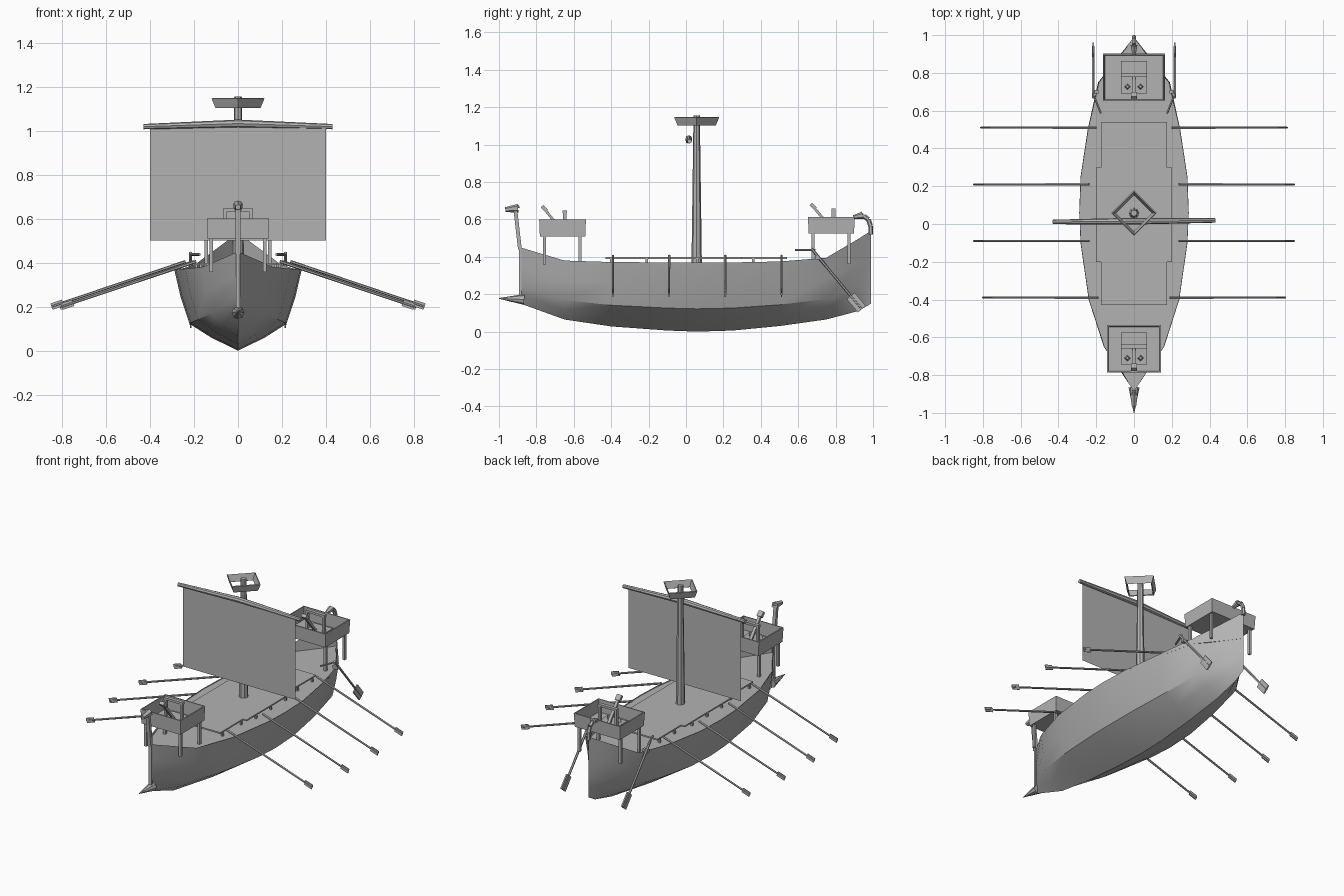
import bpy, bmesh, math
from mathutils import Vector, Matrix

if "Cube" in bpy.data.objects:
    bpy.data.objects.remove(bpy.data.objects["Cube"])

grey = bpy.data.materials.new("plain_grey")
grey.diffuse_color = (0.45, 0.45, 0.45, 1)
grey.use_nodes = True
grey.node_tree.nodes["Principled BSDF"].inputs["Base Color"].default_value = grey.diffuse_color


def finish(name, bm, smooth=False, recalc=True):
    if recalc:
        bmesh.ops.recalc_face_normals(bm, faces=bm.faces[:])
    me = bpy.data.meshes.new(name)
    bm.to_mesh(me)
    bm.free()
    me.materials.append(grey)
    if smooth:
        me.polygons.foreach_set("use_smooth", [True] * len(me.polygons))
        me.set_sharp_from_angle(angle=math.radians(35))
    ob = bpy.data.objects.new(name, me)
    bpy.context.collection.objects.link(ob)
    return ob


def box(name, c, size):
    bm = bmesh.new()
    bmesh.ops.create_cube(bm, size=1, matrix=Matrix.Translation(c) @ Matrix.Diagonal((*size, 1)))
    return finish(name, bm)


def rod(name, p, q, r1, r2=None, n=8, smooth=False):
    p, q = Vector(p), Vector(q)
    d = q - p
    bm = bmesh.new()
    m = Matrix.Translation((p + q) / 2) @ d.to_track_quat('Z', 'Y').to_matrix().to_4x4()
    bmesh.ops.create_cone(bm, cap_ends=True, segments=n, radius1=r1,
                          radius2=r1 if r2 is None else r2, depth=d.length, matrix=m)
    return finish(name, bm, smooth)


def beam(name, p, q, thin, t, w):
    """Rectangular bar from p to q, t thick along the axis thin, w wide."""
    p, q, a = Vector(p), Vector(q), Vector(thin)
    d = (q - p).normalized()
    a = (a - d * a.dot(d)).normalized()
    rot = Matrix((a, d.cross(a), d)).transposed().to_4x4()
    bm = bmesh.new()
    bmesh.ops.create_cube(bm, size=1, matrix=Matrix.Translation((p + q) / 2) @ rot
                          @ Matrix.Diagonal((t, w, (q - p).length, 1)))
    return finish(name, bm)


def sheet(name, pts, depth=0):
    bm = bmesh.new()
    f = bm.faces.new([bm.verts.new(p) for p in pts])
    if depth:
        g = bmesh.ops.extrude_face_region(bm, geom=[f])
        bmesh.ops.translate(bm, vec=(0, 0, depth), verts=[v for v in g["geom"] if isinstance(v, bmesh.types.BMVert)])
    return finish(name, bm, recalc=bool(depth))


# hull stations: y, half width, sheer height, keel height
stations = [(-0.885, 0, 0.45, 0.15), (-0.65, 0.16, 0.38, 0.065), (-0.4, 0.24, 0.372, 0.028),
            (-0.1, 0.283, 0.37, 0.006), (0.06, 0.29, 0.37, 0), (0.25, 0.283, 0.37, 0.006),
            (0.5, 0.245, 0.375, 0.03), (0.75, 0.19, 0.395, 0.065), (0.92, 0.055, 0.495, 0.11),
            (0.99, 0, 0.54, 0.15)]
section = [(0, 0), (0.42, 0.16), (0.76, 0.33), (0.9, 0.66), (1, 1)]
profile = [(-x, z) for x, z in section[:0:-1]] + section
DECK = 0.364

bm = bmesh.new()
rows = [[bm.verts.new((x * w, y, k + z * (s - k))) for x, z in profile] for y, w, s, k in stations]
for a, b in zip(rows, rows[1:]):
    for i in range(len(profile) - 1):
        bm.faces.new((a[i], a[i + 1], b[i + 1], b[i]))
bmesh.ops.remove_doubles(bm, verts=bm.verts[:], dist=1e-5)
finish("hull", bm, smooth=True)

# flat deck inside the hull sides
edge = []
for y, w, s, k in stations:
    t = (DECK - k) / (s - k)
    for (x0, z0), (x1, z1) in zip(section, section[1:]):
        if z0 <= t <= z1:
            edge.append((w * (x0 + (x1 - x0) * (t - z0) / (z1 - z0)), y, DECK))
sheet("deck", edge + [(-x, y, z) for x, y, z in edge[-2:0:-1]])

# raised walkway on short posts
half = [(0.175, -0.43), (0.175, -0.2), (0.2, -0.2), (0.2, 0.3), (0.175, 0.3), (0.175, 0.54)]
sheet("walkway", [(x, y, 0.389) for x, y in half] + [(-x, y, 0.389) for x, y in half[::-1]], 0.009)
for s in (-1, 1):
    for y in (-0.4, -0.21, -0.09, 0.06, 0.21, 0.36, 0.51):
        box("walkway_post", (s * (0.19 if -0.2 < y < 0.3 else 0.17), y, 0.377), (0.012, 0.012, 0.03))

# ram, stem and bow figurehead
rod("ram", (0, -0.865, 0.172), (0, -1, 0.178), 0.029, 0.002, 8)
box("stem_post", (0, -0.886, 0.32), (0.02, 0.014, 0.26))
beam("figurehead_neck", (0, -0.888, 0.44), (0, -0.912, 0.65), (1, 0, 0), 0.022, 0.02)
rod("figurehead_head", (0, -0.898, 0.66), (0, -0.966, 0.652), 0.023, 0.013, 6)
rod("figurehead_crest", (0, -0.9, 0.66), (0, -0.905, 0.678), 0.014, 0.006, 4)

# curled stern ornament
curl = [(0.988, 0.52), (0.987, 0.565), (0.975, 0.6), (0.95, 0.618), (0.925, 0.618)]
for a, b in zip(curl, curl[1:]):
    rod("stern_neck", (0, *a), (0, *b), 0.013, 0.012, 6)
rod("stern_head", (0, 0.945, 0.622), (0, 0.895, 0.612), 0.02, 0.01, 6)

# fighting towers with a catapult in each
for end, y, hx, z0, z1, foot in (("bow", -0.66, 0.142, 0.508, 0.6, 0.36), ("stern", 0.777, 0.165, 0.525, 0.612, 0.364)):
    bm = bmesh.new()
    bmesh.ops.create_cube(bm, size=1, matrix=Matrix.Translation((0, y, (z0 + z1) / 2))
                          @ Matrix.Diagonal((hx * 2, 0.25, z1 - z0, 1)))
    bmesh.ops.delete(bm, geom=[f for f in bm.faces if f.normal.z > 0.9], context='FACES_ONLY')
    for v in bm.verts:
        if v.co.z < (z0 + z1) / 2:
            v.co.x *= 0.97
            v.co.y = y + (v.co.y - y) * 0.97
    tower = finish(end + "_tower", bm, recalc=False)
    mod = tower.modifiers.new("walls", 'SOLIDIFY')
    mod.thickness, mod.offset = 0.01, -1
    for s in (-1, 1):
        for dy in (-0.097, 0.094):
            box(end + "_tower_leg", (s * (hx - 0.02), y + dy, (foot + z0) / 2), (0.016, 0.016, z0 - foot + 0.004))
        box(end + "_catapult_post", (s * 0.058, y + 0.012, (z0 + z1 + 0.045) / 2), (0.014, 0.02, z1 + 0.045 - z0))
        rod(end + "_catapult_stone", (s * 0.035, y - 0.05, z0 + 0.014), (s * 0.035, y - 0.05, z0 + 0.045), 0.018, 0.008, 4)
    box(end + "_catapult_base", (0, y, z0 + 0.014), (0.14, 0.17, 0.012))
    box(end + "_catapult_crossbar", (0, y + 0.012, z1 + 0.04), (0.135, 0.022, 0.014))
    beam(end + "_catapult_arm", (0, y + 0.005, z0 + 0.02), (0, y - 0.1, z1 + 0.06), (1, 0, 0), 0.018, 0.014)
    beam(end + "_catapult_cup", (0, y - 0.085, z1 + 0.045), (0, y - 0.11, z1 + 0.07), (1, 0, 0), 0.034, 0.02)

# mast and open four-sided crow's nest
rod("mast", (0, 0.057, 0.35), (0, 0.057, 1.155), 0.028, 0.017, 8)
bm = bmesh.new()
bmesh.ops.create_cone(bm, cap_ends=False, segments=4, radius1=0.095, radius2=0.113, depth=0.043,
                      matrix=Matrix.Translation((0, 0.057, 1.127)))
nest = finish("crows_nest", bm)
mod = nest.modifiers.new("walls", 'SOLIDIFY')
mod.thickness, mod.offset = 0.008, -1

# yard and sail
for s in (-1, 1):
    rod("yard", (0, 0.015, 1.032), (s * 0.43, 0.015 + s * 0.004, 1.018), 0.018, 0.012, 8)
sheet("sail", [(-0.4, 0.012, 0.5), (0.4, 0.012, 0.5), (0.4, 0.012, 1.02), (0, 0.012, 1.03), (-0.4, 0.012, 1.02)])

# rowing oars and steering oars
for s in (-1, 1):
    for y, x in ((0.51, 0.81), (0.21, 0.848), (-0.09, 0.848), (-0.39, 0.8)):
        tip, grip = Vector((s * x, y, 0.2)), Vector((s * (x - 0.61), y, 0.405))
        rod("oar_shaft", grip, tip, 0.007, 0.006, 6)
        beam("oar_blade", tip.lerp(grip, 0.085), tip, (0, 1, 0), 0.006, 0.03)
    top, low = Vector((s * 0.215, 0.67, 0.445)), Vector((s * 0.215, 0.94, 0.12))
    rod("steering_shaft", top, low, 0.008, 0.007, 6)
    beam("steering_blade", low.lerp(top, 0.22), low, (1, 0, 0), 0.008, 0.055)
    rod("steering_handle", (s * 0.175, 0.585, 0.437), (s * 0.217, 0.69, 0.437), 0.006, n=6)
    box("steering_bracket", (s * 0.205, 0.7, 0.395), (0.035, 0.02, 0.02))
